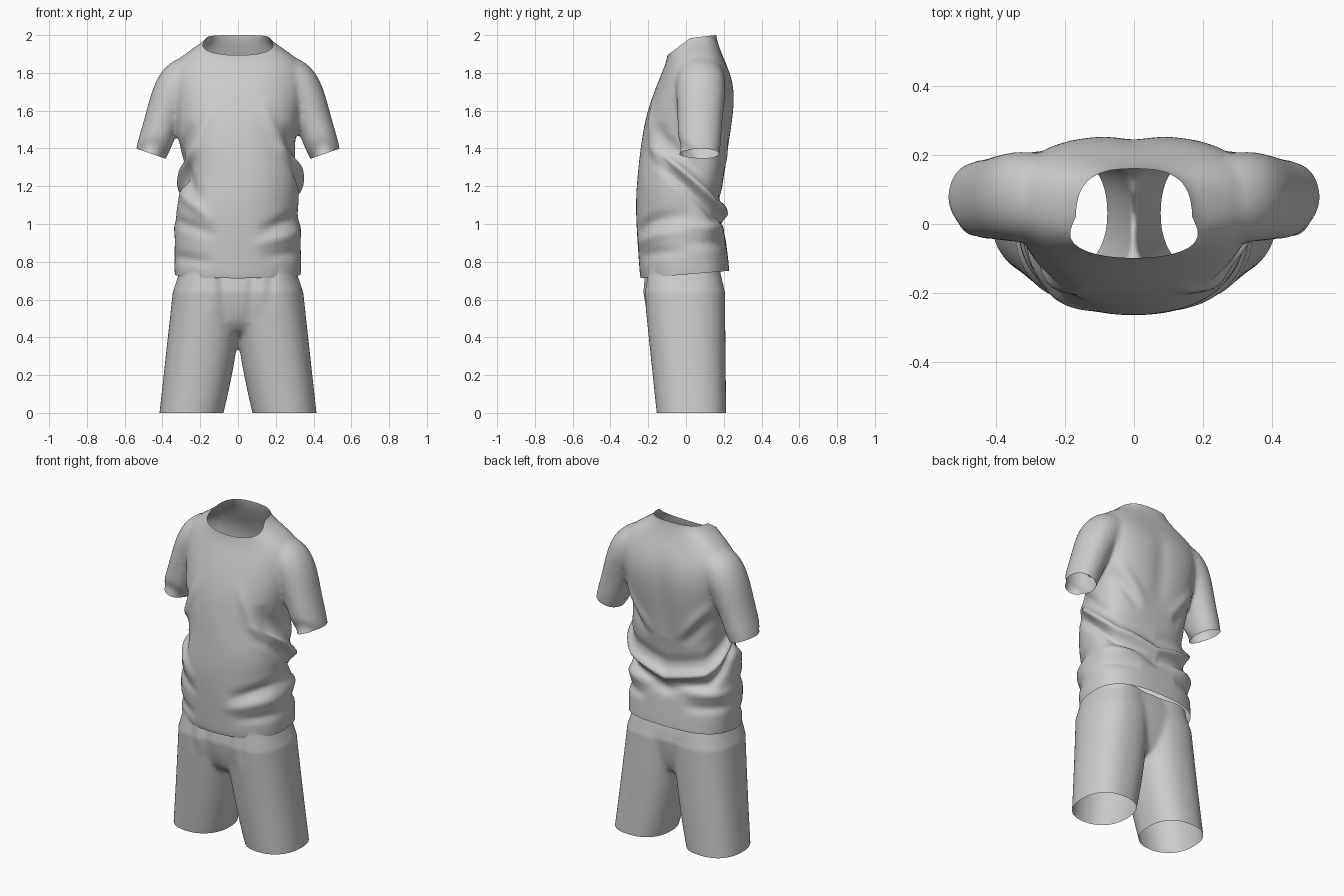
import bpy, bmesh, math
from mathutils import Vector
from mathutils.geometry import intersect_point_line

if "Cube" in bpy.data.objects:
    bpy.data.objects.remove(bpy.data.objects["Cube"])

cloth = bpy.data.materials.new("light grey cloth")
cloth.use_nodes = True
GREY = (0.6, 0.6, 0.6, 1)
cloth.diffuse_color = GREY
cloth.node_tree.nodes["Principled BSDF"].inputs["Base Color"].default_value = GREY
SIDES = 28


def loft(bm, rings, front_power, back_power):
    """Closed tube through rings of (centre, side axis, half width, depth to front, depth to back)."""
    loops = []
    for centre, axis, width, front, back in rings:
        loop = []
        for i in range(SIDES):
            angle = math.tau * i / SIDES
            c, s = math.cos(angle), math.sin(angle)
            depth, power = (back, back_power) if s > 0 else (front, front_power)
            across = math.copysign(abs(c) ** (2 / power), c) * width
            along = math.copysign(abs(s) ** (2 / power), s) * depth
            loop.append(bm.verts.new(centre + axis * across + Vector((0, along, 0))))
        loops.append(loop)
    for lower, upper in zip(loops, loops[1:]):
        for i in range(SIDES):
            j = (i + 1) % SIDES
            bm.faces.new((lower[i], lower[j], upper[j], upper[i]))
    bm.faces.new(loops[0][::-1])
    bm.faces.new(loops[-1])


def level(z, left, right, front, back, middle=0):
    """Horizontal ring given by its outer limits."""
    centre = Vector(((left + right) / 2, middle, z))
    return centre, Vector((1, 0, 0)), (right - left) / 2, middle - front, back - middle


def fuse(name, bm, smoothing):
    """Merge overlapping tubes into one even skin and return it for editing."""
    bmesh.ops.recalc_face_normals(bm, faces=bm.faces)
    mesh = bpy.data.meshes.new(name)
    bm.to_mesh(mesh)
    bm.free()
    obj = bpy.data.objects.new(name, mesh)
    bpy.context.collection.objects.link(obj)
    obj.modifiers.new("round", 'SUBSURF').levels = 2
    remesh = obj.modifiers.new("fuse", 'REMESH')
    remesh.mode = 'VOXEL'
    remesh.voxel_size = 0.0115
    relax = obj.modifiers.new("relax", 'SMOOTH')
    relax.factor, relax.iterations = 0.5, smoothing
    skin = bmesh.new()
    skin.from_object(obj, bpy.context.evaluated_depsgraph_get())
    obj.modifiers.clear()
    return obj, skin


def bump(distance, width):
    return math.exp(-(distance / width) ** 2)


def clamp(value):
    return min(1, max(0, value))


def push_out(bm, amount):
    """Move each vertex along its normal by amount(position)."""
    bm.normal_update()
    moves = [(v, v.normal * amount(v.co)) for v in bm.verts]
    for v, move in moves:
        v.co += move


def straight_folds(co, folds):
    """Tapered folds: (facing y, sides, amount, width, start x, z, end x, z)."""
    total = 0
    for facing, sides, amount, width, x1, z1, x2, z2 in folds:
        x = abs(co.x) if sides == BOTH else co.x * sides
        point, start, end = Vector((x, 0, co.z)), Vector((x1, 0, z1)), Vector((x2, 0, z2))
        t = clamp(intersect_point_line(point, start, end)[1])
        fade = clamp(0.3 + co.y * facing * 6) * 4 * t * (1 - t)
        total += amount * fade * bump((point - start.lerp(end, t)).length, width)
    return total


def trim(bm, point, normal, keep=lambda c: True):
    """Cut an opening: remove the skin beyond a plane where the rule holds."""
    geom = set()
    for f in bm.faces:
        if keep(f.calc_center_median()):
            geom.update([f, *f.edges, *f.verts])
    bmesh.ops.bisect_plane(bm, geom=list(geom), plane_co=point, plane_no=normal, clear_outer=True)


def finish(obj, bm):
    for f in bm.faces:
        f.smooth = True
    bm.to_mesh(obj.data)
    bm.free()
    obj.data.materials.append(cloth)


BOTH, LEFT, RIGHT = 0, 1, -1
FRONT, BACK = -1, 1

# Shirt body, hem to neck
bm = bmesh.new()
loft(bm, [level(*r) for r in (
    (.62, -.338, .335, -.24, .238), (.76, -.338, .335, -.248, .232),
    (.92, -.342, .342, -.26, .212), (1.07, -.33, .312, -.268, .19),
    (1.18, -.308, .335, -.265, .188), (1.30, -.282, .315, -.254, .21),
    (1.42, -.315, .297, -.24, .23), (1.56, -.33, .33, -.217, .252, .03),
    (1.68, -.35, .35, -.178, .262, .05), (1.78, -.36, .36, -.138, .245, .06),
    (1.85, -.345, .345, -.108, .212, .07), (1.90, -.285, .285, -.097, .19, .07),
    (1.95, -.208, .208, -.094, .172, .05), (1.985, -.162, .162, -.092, .162, .035),
    (2.03, -.148, .148, -.092, .158, .035), (2.12, -.148, .148, -.092, .158, .035))], 2.25, 2.75)

# Sleeves, from inside the shoulder to beyond the cuff
for s in (1, -1):
    rings = []
    for x, z, tilt, width, y, depth in (
            (.10, 1.82, 18, .09, .07, .10), (.25, 1.795, 30, .118, .075, .125),
            (.327, 1.733, 52, .12, .08, .135), (.377, 1.62, 67, .102, .077, .125),
            (.417, 1.495, 71, .092, .072, .116), (.50, 1.257, 71, .084, .068, .11)):
        a = math.radians(tilt)
        rings.append((Vector((s * x, y, z)), Vector((s * math.sin(a), 0, math.cos(a))),
                      width, depth, depth))
    loft(bm, rings, 2.1, 2.1)
shirt, bm = fuse("shirt", bm, 14)


def swag(co):
    """Heavy fold slung around the back, rising along each side to the chest."""
    offset = co.z - (1.05 + 0.25 * abs(co.x) + 0.9 * max(0, 0.15 - co.y))
    return clamp((co.y + 0.2) * 6) * (0.03 * bump(offset, 0.026) - 0.022 * bump(offset + 0.075, 0.035)
                                      - 0.012 * bump(offset - 0.08, 0.04))


push_out(bm, swag)
# Pulls from the armpits and shoulder blades, then waist folds
shirt_folds = (
    (BACK, BOTH, .018, .03, .42, .98, .02, .99), (BACK, BOTH, -.014, .03, .42, .90, .12, .90),
    (BACK, BOTH, .012, .03, .31, 1.58, .08, 1.30), (BACK, BOTH, -.012, .03, .30, 1.49, .12, 1.27),
    (BACK, BOTH, -.012, .06, 0, 1.85, 0, 1.3),
    (FRONT, BOTH, .012, .03, .12, 1.66, .31, 1.22), (FRONT, BOTH, -.012, .03, .25, 1.54, .31, 1.30),
    (FRONT, LEFT, -.022, .035, .42, 1.08, .1, .95), (FRONT, LEFT, .012, .03, .42, .98, .06, .88),
    (FRONT, LEFT, -.012, .03, .42, .87, .12, .82),
    (FRONT, RIGHT, -.024, .04, .32, 1.38, .22, 1.10), (FRONT, RIGHT, .015, .03, .38, 1.24, .12, 1.0),
    (FRONT, RIGHT, -.013, .03, .42, 1.05, .1, .93), (FRONT, RIGHT, -.012, .03, .42, .84, .12, .79))
push_out(bm, lambda co: straight_folds(co, shirt_folds))

# Hem, neck and cuff openings
trim(bm, (0, 0, .733), (0, .085, -1), lambda c: c.z < 1)
for point, slope in (((0, -.09, 1.90), .75), ((0, .155, 2), .12)):
    trim(bm, point, (0, -slope, 1), lambda c: c.z > 1.85 and abs(c.x) < .22)
for s in (1, -1):
    trim(bm, (s * .46, 0, 1.372), (s * .33, 0, -.95), lambda c: c.x * s > .362 and c.z < 1.6)
finish(shirt, bm)

# Shorts: two flared legs joined by a seat
bm = bmesh.new()
for s in (1, -1):
    rings = []
    for step in range(-1, 9):
        z = step * 0.11
        inner = 0.075 - 0.25 * z + 0.14 * z * z
        outer = 0.417 - 0.11 * z
        front, back = -0.157 - 0.105 * z, 0.214 - 0.01 * z
        left, right = sorted((s * inner, s * outer))
        rings.append(level(z, left, right, front, back, (front + back) / 2))
    loft(bm, rings, 2.2, 2.4)
loft(bm, [level(z, -w, w, front, back) for z, w, front, back in (
    (.40, .09, -.10, .12), (.46, .21, -.18, .165), (.58, .32, -.215, .19),
    (.70, .335, -.232, .205), (.86, .32, -.235, .20))], 2.3, 2.5)
shorts, bm = fuse("shorts", bm, 14)
# Gathers below the waist, which tucks in under the hem
shorts_folds = ((FRONT, BOTH, -.008, .025, .10, .86, .05, .48),
                (FRONT, BOTH, .007, .025, .14, .86, .11, .52),
                (FRONT, BOTH, -.007, .025, .19, .86, .17, .54))
push_out(bm, lambda co: straight_folds(co, shorts_folds) - 0.022 * clamp((co.z - 0.64) * 10))
trim(bm, (0, 0, .77), (0, 0, 1))
trim(bm, (0, 0, 0), (0, 0, -1))
finish(shorts, bm)
